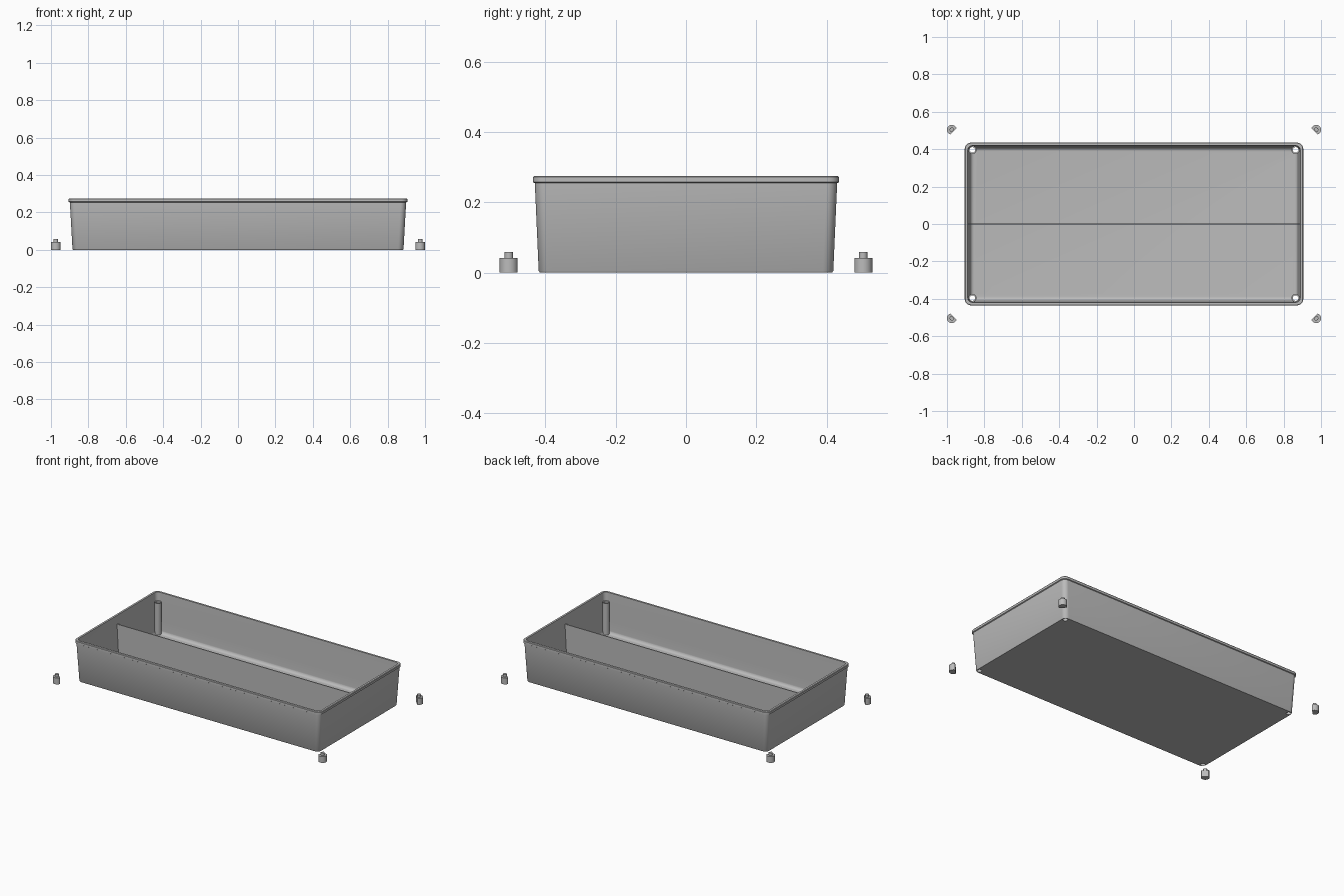
import bpy, bmesh, math

if "Cube" in bpy.data.objects:
    bpy.data.objects.remove(bpy.data.objects["Cube"])

grey = bpy.data.materials.new("plain grey")
grey.use_nodes = True
COLOUR = (0.5, 0.5, 0.5, 1)
grey.diffuse_color = COLOUR
grey.node_tree.nodes["Principled BSDF"].inputs["Base Color"].default_value = COLOUR

CORNERS = [(sx, sy) for sx in (-1, 1) for sy in (-1, 1)]


def make(name, bm):
    bmesh.ops.recalc_face_normals(bm, faces=bm.faces)
    mesh = bpy.data.meshes.new(name)
    bm.to_mesh(mesh)
    bm.free()
    mesh.materials.append(grey)
    ob = bpy.data.objects.new(name, mesh)
    bpy.context.collection.objects.link(ob)
    return ob


def loft(name, rings):
    """Closed solid through a stack of horizontal outlines of (x, y, z) points."""
    bm = bmesh.new()
    loops = [[bm.verts.new(p) for p in ring] for ring in rings]
    n = len(loops[0])
    for a, b in zip(loops, loops[1:]):
        for i in range(n):
            j = (i + 1) % n
            bm.faces.new((a[i], a[j], b[j], b[i]))
    bm.faces.new(loops[0][::-1])
    bm.faces.new(loops[-1])
    return make(name, bm)


def rounded(hx, hy, r, z, steps=8):
    pts = []
    for k, (sx, sy) in enumerate([(1, 1), (-1, 1), (-1, -1), (1, -1)]):
        for i in range(steps + 1):
            a = math.pi / 2 * (k + i / steps)
            pts.append((sx * (hx - r) + r * math.cos(a), sy * (hy - r) + r * math.sin(a), z))
    return pts


def circle(x, y, r, z, n=32):
    return [(x + r * math.cos(math.tau * i / n), y + r * math.sin(math.tau * i / n), z)
            for i in range(n)]


def subtract(target, cutter):
    mod = target.modifiers.new("cut", "BOOLEAN")
    mod.operation = "DIFFERENCE"
    mod.solver = "EXACT"
    mod.object = cutter
    bpy.context.view_layer.objects.active = target
    bpy.ops.object.modifier_apply(modifier=mod.name)
    bpy.data.objects.remove(cutter)


def smooth(ob):
    bpy.ops.object.select_all(action="DESELECT")
    ob.select_set(True)
    bpy.context.view_layer.objects.active = ob
    bpy.ops.object.shade_smooth_by_angle(angle=math.radians(35))


# Tapered outer body with a stepped lip
HEIGHT, POST_TOP = 0.275, 0.22
tray = loft("tray", [
    rounded(0.882, 0.416, 0.028, 0),
    rounded(0.885, 0.419, 0.03, 0.005),
    rounded(0.899, 0.43, 0.03, 0.254),
    rounded(0.905, 0.435, 0.033, 0.257),
    rounded(0.905, 0.435, 0.033, HEIGHT - 0.004),
    rounded(0.902, 0.432, 0.03, HEIGHT),
])

# Inner space with a rounded floor edge, leaving round corner posts standing
rings = []
FILLET, FLOOR = 0.02, 0.01
for i in range(7):
    a = math.pi / 2 * i / 6
    inset = FILLET * (1 - math.sin(a))
    rings.append(rounded(0.875 - inset, 0.409 - inset, 0.025,
                         FLOOR + FILLET * (1 - math.cos(a))))
rings.append(rounded(0.889, 0.419, 0.025, HEIGHT))
rings.append(rounded(0.889, 0.419, 0.025, HEIGHT + 0.05))
cavity = loft("cavity_cutter", rings)
for sx, sy in CORNERS:
    x, y = sx * 0.864, sy * 0.396
    subtract(cavity, loft("post_cutter", [circle(x, y, 0.022, -0.05),
                                          circle(x, y, 0.022, POST_TOP)]))
subtract(tray, cavity)

# Open bores through the corner posts
for sx, sy in CORNERS:
    x, y = sx * 0.864, sy * 0.396
    subtract(tray, loft("bore_cutter", [circle(x, y, 0.015, -0.05),
                                        circle(x, y, 0.015, POST_TOP + 0.01)]))
smooth(tray)

# Thin lengthwise divider
loft("divider", [[(-0.877, -0.003, 0.008), (0.877, -0.003, 0.008),
                  (0.877, 0.003, 0.008), (-0.877, 0.003, 0.008)],
                 [(-0.886, -0.003, POST_TOP), (0.886, -0.003, POST_TOP),
                  (0.886, 0.003, POST_TOP), (-0.886, 0.003, POST_TOP)]])


def flat_sided(x, y, sx, sy, r, z, flat):
    """Circle with a flat cut on the side that faces the tray."""
    pts = []
    for px, py, _ in circle(0, 0, r, z):
        d = (-sx * px - sy * py) / math.sqrt(2)
        push = max(0, d - flat) / math.sqrt(2)
        pts.append((x + px + sx * push, y + py + sy * push, z))
    return pts


# Loose plug feet with a narrower peg on top
for sx, sy in CORNERS:
    x, y = sx * 0.974, sy * 0.504
    side = ("left" if sx > 0 else "right") + ("_back" if sy > 0 else "_front")
    foot = loft("foot_" + side, [
        flat_sided(x, y, sx, sy, 0.026, 0, 0.013),
        flat_sided(x, y, sx, sy, 0.026, 0.042, 0.013),
        flat_sided(x, y, sx, sy, 0.012, 0.042, 0.009),
        flat_sided(x, y, sx, sy, 0.012, 0.058, 0.009)])
    smooth(foot)
